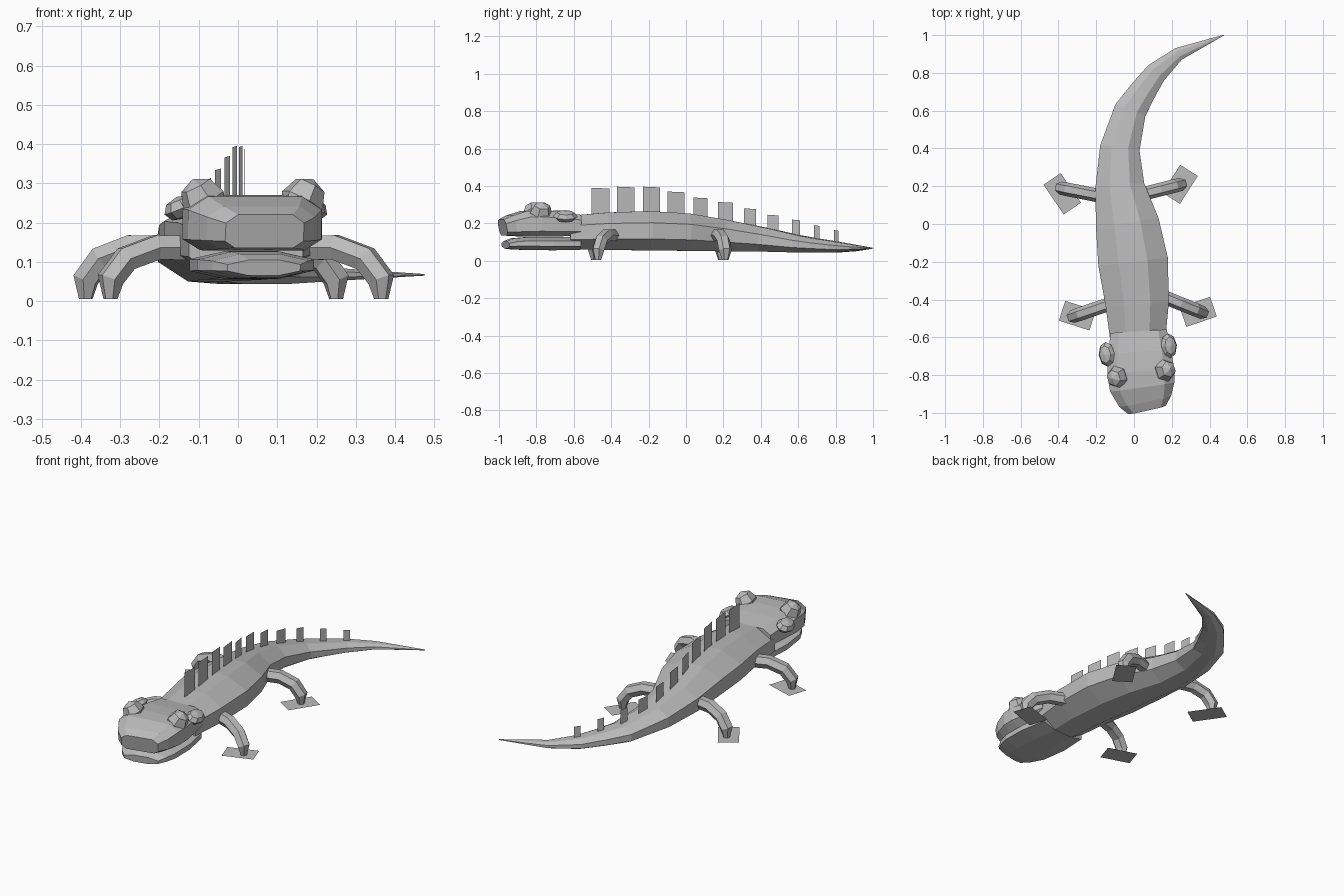
import bpy, bmesh, math
from mathutils import Vector, Matrix

cube = bpy.data.objects.get("Cube")
if cube:
    bpy.data.objects.remove(cube, do_unlink=True)

grey = bpy.data.materials.new("grey_skin")
grey.use_nodes = True
grey.diffuse_color = (0.5, 0.5, 0.5, 1)
grey.node_tree.nodes["Principled BSDF"].inputs["Base Color"].default_value = (0.5, 0.5, 0.5, 1)


def finish(name, bm, closed=True):
    if closed:
        bmesh.ops.recalc_face_normals(bm, faces=bm.faces[:])
    mesh = bpy.data.meshes.new(name)
    bm.to_mesh(mesh)
    bm.free()
    mesh.materials.append(grey)
    obj = bpy.data.objects.new(name, mesh)
    bpy.context.collection.objects.link(obj)
    return obj


def polygon(sides):
    """Flat-topped polygon scaled to reach +-1 on both axes."""
    k = 1 / math.cos(math.pi / sides) if sides % 4 == 0 else 1
    turn = math.pi / sides if sides % 4 == 0 else 0
    return [(k * math.cos(turn + math.tau * i / sides),
             k * math.sin(turn + math.tau * i / sides)) for i in range(sides)]


def loft(name, stations, profile, side=None):
    """Skin a profile along stations of (x, y, z, half width, half height)."""
    bm = bmesh.new()
    pts = [Vector(s[:3]) for s in stations]
    rings = []
    for i, s in enumerate(stations):
        t = (pts[min(i + 1, len(pts) - 1)] - pts[max(i - 1, 0)]).normalized()
        across = side or Vector((t.y, -t.x, 0)).normalized()
        up = across.cross(t).normalized()
        rings.append([bm.verts.new(pts[i] + across * u * s[3] + up * v * s[4])
                      for u, v in profile])
    n = len(profile)
    for a, b in zip(rings, rings[1:]):
        for j in range(n):
            bm.faces.new((a[j], a[(j + 1) % n], b[(j + 1) % n], b[j]))
    bm.faces.new(rings[0])
    bm.faces.new(rings[-1])
    return finish(name, bm)


OCTAGON = polygon(8)
BOXY = [(1, .5), (.7, 1), (-.7, 1), (-1, .5), (-1, -.6), (-.75, -1), (.75, -1), (1, -.6)]

# Curved body and tail
SPINE = [
    (.02, -.62, .15, .145, .09), (.017, -.42, .158, .168, .1),
    (-.005, -.2, .16, .185, .105), (-.035, 0, .153, .168, .1),
    (-.075, .2, .135, .13, .085), (-.075, .4, .115, .105, .066),
    (-.02, .6, .09, .085, .046), (.045, .7, .081, .071, .037),
    (.117, .8, .073, .058, .029), (.235, .9, .068, .035, .017),
    (.475, 1, .067, .002, .002)]
loft("body_and_tail", SPINE, OCTAGON)

# Upper head and lower jaw, turned slightly to one side
loft("upper_head", [
    (.024, -.57, .19, .15, .055), (.031, -.68, .196, .165, .066),
    (.036, -.78, .2, .178, .07), (.043, -.86, .198, .172, .069),
    (.058, -.935, .187, .14, .055), (.068, -.98, .178, .102, .043)], BOXY)
loft("lower_jaw", [
    (.024, -.57, .092, .14, .035), (.034, -.72, .092, .158, .036),
    (.045, -.86, .092, .15, .034), (.057, -.925, .09, .125, .03),
    (.066, -.965, .085, .095, .02)], OCTAGON)


def blob(name, centre, size, yaw, tilt, segments, rings):
    bm = bmesh.new()
    bmesh.ops.create_uvsphere(bm, u_segments=segments, v_segments=rings, radius=1)
    place = (Matrix.Translation(centre) @ Matrix.Rotation(yaw, 4, 'Z')
             @ Matrix.Rotation(tilt, 4, 'Y') @ Matrix.Diagonal((*size, 1)))
    bmesh.ops.transform(bm, matrix=place, verts=bm.verts[:])
    return finish(name, bm)


# Faceted eyes and the long pads behind them
for label, sign, eye, pad in (("right", -1, (-.088, -.81, .256), (-.145, -.69, .238)),
                              ("left", 1, (.164, -.775, .256), (.185, -.645, .238))):
    blob(label + "_eye", eye, (.058, .062, .062), .3, sign * .5, 6, 4)
    blob(label + "_head_pad", pad, (.046, .066, .03), .1, sign * .4, 8, 4)

# Bent legs, each with a thin flat foot: root, foot and sole centre, sole yaw
LEGS = {
    "front_left": ((.13, -.375), (.365, -.47), (.34, -.465), .33, .17, .11),
    "front_right": ((-.09, -.41), (-.325, -.49), (-.3, -.485), -.31, .17, .11),
    "back_left": ((.03, .155), (.25, .21), (.244, .21), 1.0, .175, .11),
    "back_right": ((-.16, .145), (-.388, .19), (-.38, .16), -.97, .19, .11)}
BENDS = [(0, .135, .036), (.5, .137, .036), (.83, .108, .036), (1, .055, .035), (1, .005, .018)]
for label, (root, foot, sole, yaw, length, width) in LEGS.items():
    a, b = Vector((*root, 0)), Vector((*foot, 0))
    d = (b - a).normalized()
    path = [(*a.lerp(b, f).xy, z, r, r) for f, z, r in BENDS]
    loft(label + "_leg", path, polygon(6), Vector((d.y, -d.x, 0)))
    bm = bmesh.new()
    turn = Matrix.Rotation(yaw, 4, 'Z')
    corners = [turn @ Vector((sx * length / 2, sy * width / 2, 0)) + Vector((*sole, .003))
               for sx, sy in ((-1, -1), (1, -1), (1, 1), (-1, 1))]
    bm.faces.new([bm.verts.new(c) for c in corners])
    finish(label + "_foot", bm, False)


def spine_at(y):
    """Centre x and top height of the body at a given y."""
    for p, q in zip(SPINE, SPINE[1:]):
        if p[1] <= y <= q[1]:
            f = (y - p[1]) / (q[1] - p[1])
            return p[0] + (q[0] - p[0]) * f, (1 - f) * (p[2] + p[4]) + f * (q[2] + q[4])


# Row of flat back plates: start, end and top height
PLATES = [(-.505, -.41, .39), (-.37, -.275, .396), (-.23, -.14, .396), (-.1, -.007, .37),
          (.04, .115, .338), (.172, .25, .314), (.31, .375, .28), (.437, .495, .246),
          (.567, .61, .22), (.685, .715, .19), (.79, .815, .164)]
for i, (y0, y1, top) in enumerate(PLATES):
    bm = bmesh.new()
    (x0, z0), (x1, z1) = spine_at(y0), spine_at(y1)
    quad = [(x0, y0, z0 - .02), (x1, y1, z1 - .02), (x1, y1, top - .004), (x0, y0, top)]
    bm.faces.new([bm.verts.new(c) for c in quad])
    finish(f"back_plate_{i + 1}", bm, False)
